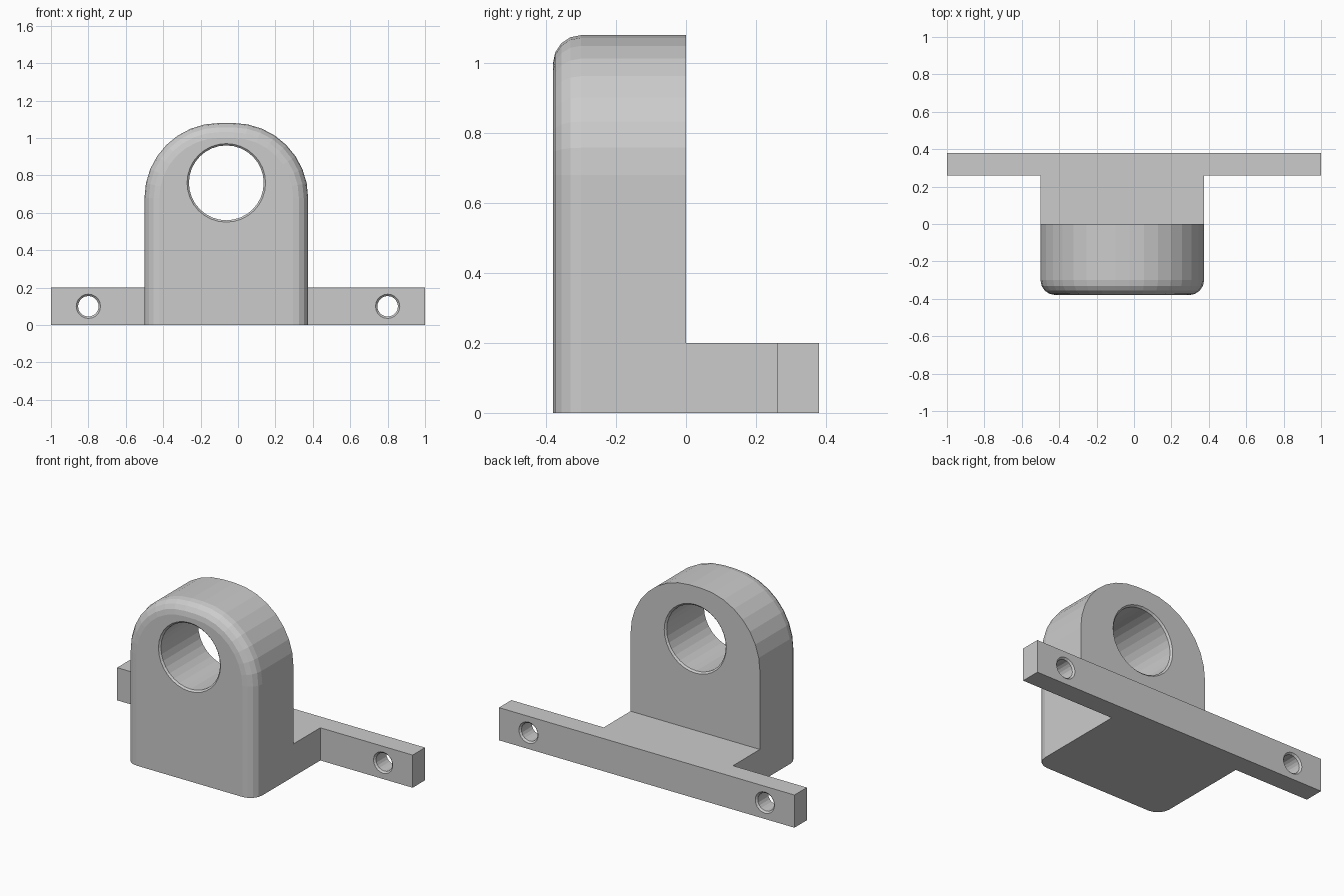
import bpy, bmesh
from math import sin, cos, pi

if "Cube" in bpy.data.objects:
    bpy.data.objects.remove(bpy.data.objects["Cube"], do_unlink=True)

# Material
grey = bpy.data.materials.new("plain grey")
grey.use_nodes = True
colour = (0.6, 0.6, 0.6, 1)
grey.diffuse_color = colour
grey.node_tree.nodes["Principled BSDF"].inputs["Base Color"].default_value = colour

# Main sizes
LEFT, RIGHT, TOP = -0.5, 0.375, 1.08
FRONT, BACK = -0.38, 0.38
ARCH_R, FILLET = 0.4, 0.08
BASE_H, BAR_Y = 0.2, 0.26


def loft(name, rings):
    """Solid skinned through a list of equal-length closed rings."""
    bm = bmesh.new()
    loops = [[bm.verts.new(p) for p in ring] for ring in rings]
    for a, b in zip(loops, loops[1:]):
        for i in range(len(a)):
            j = (i + 1) % len(a)
            bm.faces.new((a[i], a[j], b[j], b[i]))
    bm.faces.new(loops[0])
    bm.faces.new(loops[-1])
    bmesh.ops.recalc_face_normals(bm, faces=bm.faces)
    mesh = bpy.data.meshes.new(name)
    bm.to_mesh(mesh)
    bm.free()
    mesh.materials.append(grey)
    obj = bpy.data.objects.new(name, mesh)
    bpy.context.collection.objects.link(obj)
    return obj


def arch_ring(y, inset):
    """Arched outline, inset on the sides and top but not at the floor."""
    r = ARCH_R - inset
    right = [(RIGHT - ARCH_R + r * cos(a), y, TOP - ARCH_R + r * sin(a))
             for a in (pi / 2 * i / 8 for i in range(9))]
    left = [(LEFT + RIGHT - x, y, z) for x, y, z in reversed(right)]
    return [(RIGHT - inset, y, 0)] + right + left + [(LEFT + inset, y, 0)]


def combine(target, other, operation):
    """Apply a boolean and discard the second object."""
    other.hide_render = True
    mod = target.modifiers.new(operation, 'BOOLEAN')
    mod.operation, mod.object, mod.solver = operation, other, 'EXACT'
    bpy.context.view_layer.objects.active = target
    bpy.ops.object.modifier_apply(modifier=mod.name)
    bpy.data.objects.remove(other, do_unlink=True)


def drill(target, x, z, radius, y0, y1, sides, chamfer=0.01):
    """Through hole with a small chamfer at both mouths."""
    extra = 0.02
    stations = [(y0 - extra, radius + chamfer + extra), (y0 + chamfer, radius),
                (y1 - chamfer, radius), (y1 + extra, radius + chamfer + extra)]
    rings = [[(x + r * cos(2 * pi * i / sides), y, z + r * sin(2 * pi * i / sides))
              for i in range(sides)] for y, r in stations]
    combine(target, loft("hole_cutter", rings), 'DIFFERENCE')


# Arched block with a rounded front edge
steps = [pi / 2 * i / 4 for i in range(5)]
rings = [arch_ring(0, 0)]
rings += [arch_ring(FRONT + FILLET * (1 - sin(a)), FILLET * (1 - cos(a))) for a in steps]
bracket = loft("bracket", rings)

# T-shaped foot with the mounting bar along the back
outline = [(LEFT, 0), (RIGHT, 0), (RIGHT, BAR_Y), (1, BAR_Y),
           (1, BACK), (-1, BACK), (-1, BAR_Y), (LEFT, BAR_Y)]
foot = loft("mounting_foot", [[(x, y, z) for x, y in outline] for z in (0, BASE_H)])
combine(bracket, foot, 'UNION')

# Large bore and two screw holes
drill(bracket, (LEFT + RIGHT) / 2, 0.76, 0.2, FRONT, 0, 32)
for side in (-1, 1):
    drill(bracket, side * 0.8, BASE_H / 2, 0.055, BAR_Y, BACK, 20)
